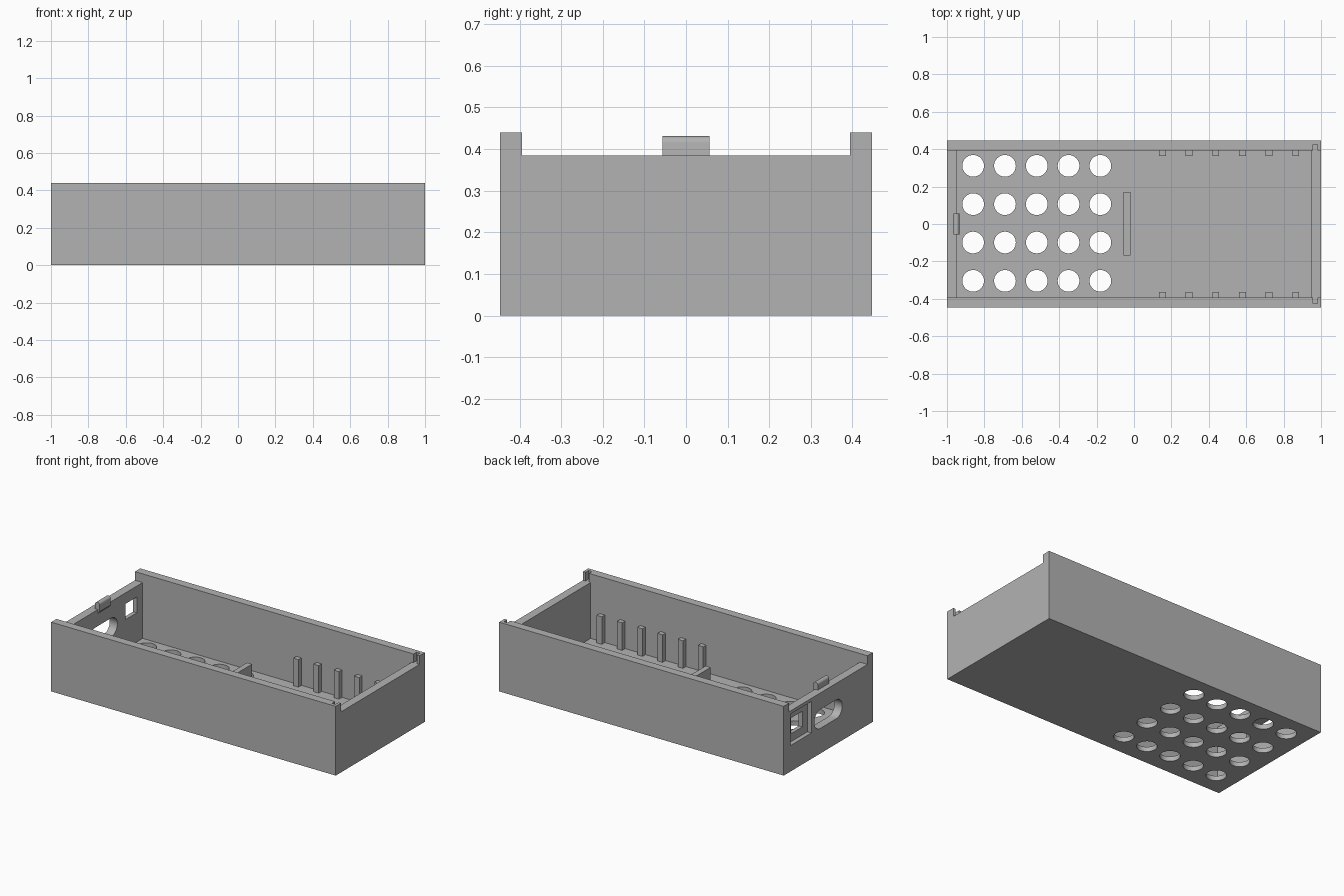
import bpy, bmesh, math
from mathutils import Matrix, Vector

if "Cube" in bpy.data.objects:
    bpy.data.objects.remove(bpy.data.objects["Cube"])

grey = bpy.data.materials.new("plastic grey")
grey.diffuse_color = (0.45, 0.45, 0.45, 1)
grey.use_nodes = True
grey.node_tree.nodes["Principled BSDF"].inputs["Base Color"].default_value = grey.diffuse_color

L, W, H = 1.0, 0.447, 0.44        # half length, half width, height
IX, IY = 0.946, 0.394             # inner half sizes
FLOOR, END = 0.03, 0.385          # floor thickness, end wall height


def finish(name, bm):
    bmesh.ops.recalc_face_normals(bm, faces=bm.faces)
    me = bpy.data.meshes.new(name)
    bm.to_mesh(me)
    bm.free()
    me.materials.append(grey)
    ob = bpy.data.objects.new(name, me)
    bpy.context.collection.objects.link(ob)
    return ob


def box(name, x, y, z):
    bm = bmesh.new()
    size = Vector((x[1] - x[0], y[1] - y[0], z[1] - z[0]))
    mid = Vector((sum(x) / 2, sum(y) / 2, sum(z) / 2))
    bmesh.ops.create_cube(bm, size=1, matrix=Matrix.Translation(mid) @ Matrix.Diagonal((*size, 1)))
    return finish(name, bm)


def prism(name, points, offset):
    """Extrude a closed outline of 3D points along offset."""
    bm = bmesh.new()
    face = bm.faces.new([bm.verts.new(p) for p in points])
    out = bmesh.ops.extrude_face_region(bm, geom=[face])
    bmesh.ops.translate(bm, vec=offset, verts=[v for v in out["geom"] if isinstance(v, bmesh.types.BMVert)])
    return finish(name, bm)


def cut(target, cutter):
    mod = target.modifiers.new("cut", "BOOLEAN")
    mod.operation, mod.solver, mod.object = "DIFFERENCE", "EXACT", cutter
    bpy.context.view_layer.objects.active = target
    bpy.ops.object.modifier_apply(modifier=mod.name)
    bpy.data.objects.remove(cutter)


def arc(cx, cy, r, a0, a1, n):
    return [(cx + r * math.cos(math.radians(a0 + (a1 - a0) * i / n)),
             cy + r * math.sin(math.radians(a0 + (a1 - a0) * i / n))) for i in range(n + 1)]


# Tray: hollow block with lowered end walls
tray = box("tray", (-L, L), (-W, W), (0, H))
cut(tray, box("cavity", (-IX, IX), (-IY, IY), (FLOOR, 1)))
cut(tray, box("end_drop", (-2, 2), (-IY, IY), (END, 1)))

# Floor ventilation holes
bm = bmesh.new()
for i in range(5):
    for j in range(4):
        bmesh.ops.create_cone(bm, cap_ends=True, segments=40, radius1=0.058, radius2=0.058, depth=0.2,
                              matrix=Matrix.Translation((-0.86 + 0.17 * i, -0.304 + 0.205 * j, 0.015)))
cut(tray, finish("vent_cutter", bm))

# Left end: rounded slot, plus a square opening in a recessed frame
slot = arc(0.08, 0.22, 0.06, -90, 90, 16) + arc(-0.08, 0.22, 0.06, 90, 270, 16)
cut(tray, prism("slot_cutter", [(-1.1, y, z) for y, z in slot], (0.25, 0, 0)))
cut(tray, box("recess_cutter", (-1.1, -0.972), (0.17, 0.38), (0.165, 0.365)))
cut(tray, box("opening_cutter", (-1.1, -0.85), (0.22, 0.335), (0.215, 0.315)))

# Lid notches at the right end of the side walls
for s in (-1, 1):
    cut(tray, box("notch_cutter", (0.958, 0.982), sorted((s * 0.38, s * 0.425)), (0.385, 0.43)))
    cut(tray, box("notch_top", (0.958, 0.982), sorted((s * 0.38, s * 0.425)), (0.42, 0.5)))

# Support posts along both side walls
for side, s in (("back", 1), ("front", -1)):
    for i in range(6):
        x = 0.152 + 0.1425 * i
        box(f"{side}_post_{i + 1}", (x - 0.018, x + 0.018), sorted((s * 0.364, s * 0.396)), (FLOOR - 0.005, 0.205))

# Divider standing on the floor
box("divider", (-0.055, -0.02), (-0.168, 0.17), (FLOOR - 0.005, 0.2))

# Rounded snap clip on the left end wall
profile = [(-0.966, 0.36), (-0.946, 0.36)] + arc(-0.95, 0.415, 0.016, 0, 180, 10)
profile.insert(2, (-0.934, 0.375))
clip = prism("snap_clip", [(x, -0.056, z) for x, z in profile], (0, 0.112, 0))

for ob in (tray, clip):
    bpy.ops.object.select_all(action="DESELECT")
    ob.select_set(True)
    bpy.context.view_layer.objects.active = ob
    bpy.ops.object.shade_smooth_by_angle(angle=math.radians(30))
